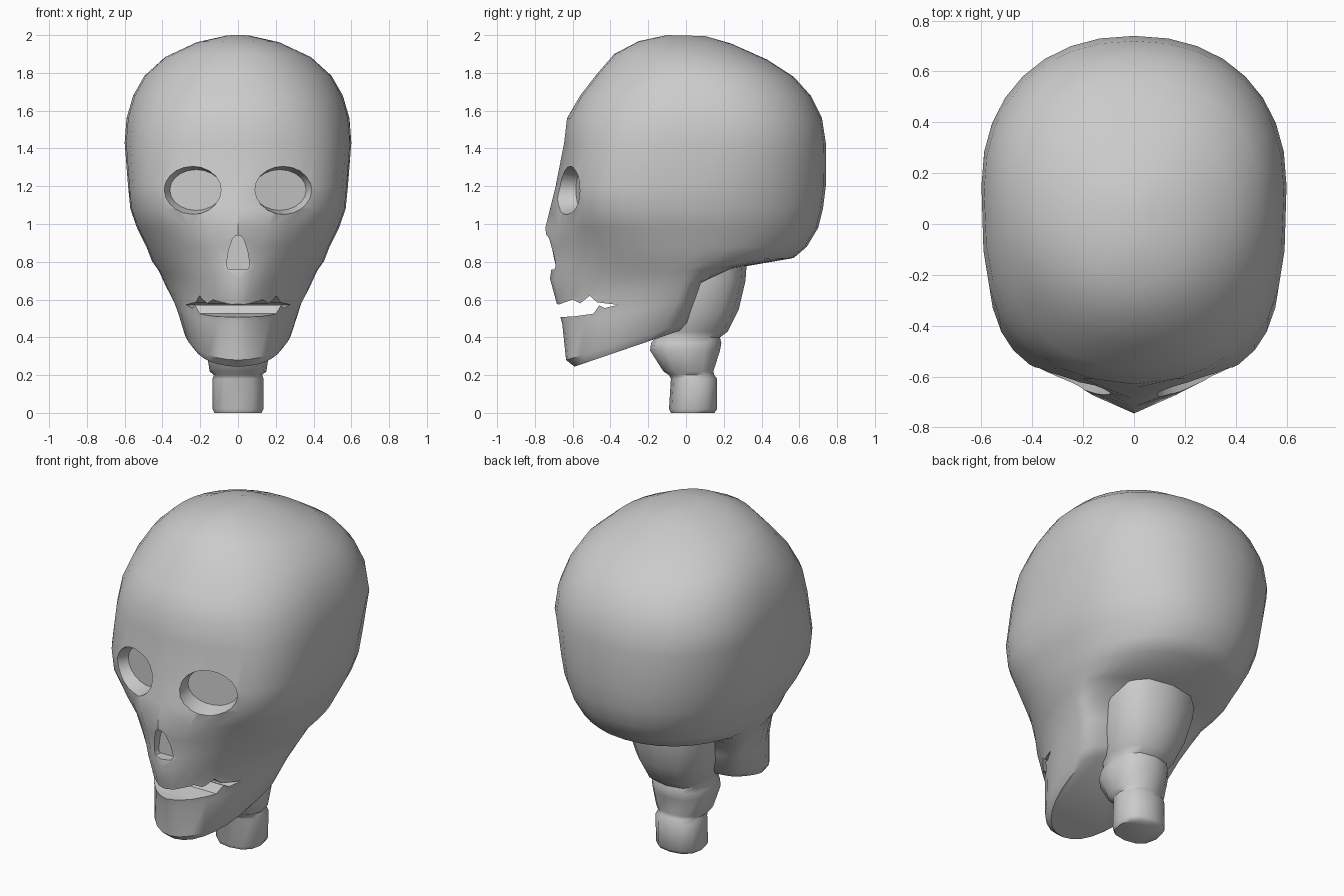
import bpy, bmesh
from math import sin, cos, pi, radians, exp
from mathutils import Matrix, Vector

if "Cube" in bpy.data.objects:
    bpy.data.objects.remove(bpy.data.objects["Cube"])


def loft(name, rings, matrix=Matrix()):
    """Skin a stack of equal-length rings and cap both ends."""
    bm = bmesh.new()
    rows = [[bm.verts.new(matrix @ Vector(p)) for p in r] for r in rings]
    n = len(rows[0])
    for a, b in zip(rows, rows[1:]):
        for i in range(n):
            j = (i + 1) % n
            bm.faces.new((a[i], a[j], b[j], b[i]))
    bm.faces.new(rows[0][::-1])
    bm.faces.new(rows[-1])
    bmesh.ops.recalc_face_normals(bm, faces=bm.faces)
    me = bpy.data.meshes.new(name)
    bm.to_mesh(me)
    bm.free()
    ob = bpy.data.objects.new(name, me)
    bpy.context.collection.objects.link(ob)
    return ob


def section(zf, zb, yf, yb, w, yc, nf, nb, ridge, sides):
    """Superellipse ring, tilted from zf (front) to zb (back), with a ridge down the face."""
    pts = []
    for i in range(sides):
        t = 2 * pi * i / sides
        c, s = cos(t), sin(t)
        n, d = (nf, yc - yf - ridge) if s < 0 else (nb, yb - yc)
        x = w * abs(c) ** (2 / n) * (1 if c > 0 else -1)
        y = yc + d * abs(s) ** (2 / n) * (1 if s > 0 else -1)
        if s < 0:
            y -= ridge * exp(-(x / .2) ** 2) * min(1, -2 * s)
        pts.append((x, y, zf + (zb - zf) * (y - yf) / (yb - yf)))
    return pts


def activate(ob):
    bpy.ops.object.select_all(action='DESELECT')
    ob.select_set(True)
    bpy.context.view_layer.objects.active = ob


def cut(ob, cutter):
    activate(ob)
    m = ob.modifiers.new("cut", 'BOOLEAN')
    m.operation, m.solver, m.object = 'DIFFERENCE', 'EXACT', cutter
    bpy.ops.object.modifier_apply(modifier=m.name)
    bpy.data.objects.remove(cutter)


def smooth(ob, angle):
    activate(ob)
    bpy.ops.object.shade_smooth_by_angle(angle=radians(angle))


# Skull: z front, z back, y front, y back, half width, widest y, front squareness, face ridge
SKULL = [
    (.245, .44, -.59, -.02, .25, -.14, 2.1, 0),
    (.28, .48, -.635, .02, .285, -.12, 2.0, 0),
    (.47, .60, -.655, .06, .335, -.05, 1.7, 0),
    (.60, .69, -.69, .09, .385, -.02, 1.6, .03),
    (.71, .77, -.72, .28, .42, 0, 1.75, .08),
    (.78, .82, -.71, .57, .455, 0, 2, .10),
    (.88, .88, -.73, .64, .485, 0, 2.3, .13),
    (.98, .98, -.745, .70, .535, 0, 2.7, .13),
    (1.08, 1.08, -.72, .725, .57, .02, 3.2, .10),
    (1.2, 1.2, -.69, .74, .582, .05, 3.4, .07),
    (1.43, 1.43, -.645, .74, .60, .15, 3, .04),
    (1.56, 1.56, -.63, .72, .59, .13, 2.6, .02),
    (1.68, 1.68, -.56, .66, .555, .1, 2.3, 0),
    (1.79, 1.78, -.475, .57, .495, .08, 2.1, 0),
    (1.9, 1.87, -.38, .43, .385, .04, 2, 0),
    (1.968, 1.955, -.25, .24, .22, 0, 2, 0),
    (2.0, 1.995, -.1, .1, .06, 0, 2, 0),
]
skull = loft("skull", [section(*r[:7], 2.8 if r[0] < .7 else 2.2, r[7], 32) for r in SKULL])

# Shallow eye sockets, square to the curved face
for side in (1, -1):
    rings = []
    for y, a, b in ((-.15, .19, .165), (.085, .145, .108)):
        rings.append([(a * cos(2 * pi * i / 20), y, b * sin(2 * pi * i / 20)) for i in range(20)])
    place = Matrix.Translation((side * .245, -.625, 1.18)) @ Matrix.Rotation(side * radians(16), 4, 'Z')
    cut(skull, loft("eye_cutter", rings, place))

# Nose opening, an arch with a wide base
half = [(.05, .76), (.062, .78), (.05, .86), (.03, .92), (.01, .94)]
arch = half + [(-x, z) for x, z in reversed(half)]
cut(skull, loft("nose_cutter", [[(x, y, z) for x, z in arch] for y in (-.9, -.65)]))

# Ragged open mouth, cut straight through from side to side
mouth = [(-.9, .58), (-.67, .575), (-.60, .60), (-.56, .58), (-.51, .62), (-.47, .585),
         (-.36, .572), (-.43, .555), (-.46, .57), (-.49, .525), (-.6, .51), (-.9, .50)]
cut(skull, loft("mouth_cutter", [[(x, y, z) for y, z in mouth] for x in (-.8, .8)]))
smooth(skull, 40)

# Neck vertebrae: z, y front, y back, half width
NECK = [
    (0, -.08, .15, .125), (.02, -.09, .165, .135), (.18, -.08, .165, .135),
    (.20, -.09, .15, .128), (.22, -.12, .145, .15), (.33, -.19, .18, .168),
    (.37, -.185, .187, .168), (.40, -.16, .18, .158), (.43, -.16, .22, .175),
    (.55, -.15, .28, .22), (.70, -.1, .315, .25), (.84, -.1, .325, .26),
]
neck = loft("neck", [section(z, z, f, b, w, (f + b) / 2, 2.4, 2.4, 0, 12) for z, f, b, w in NECK])
smooth(neck, 60)
